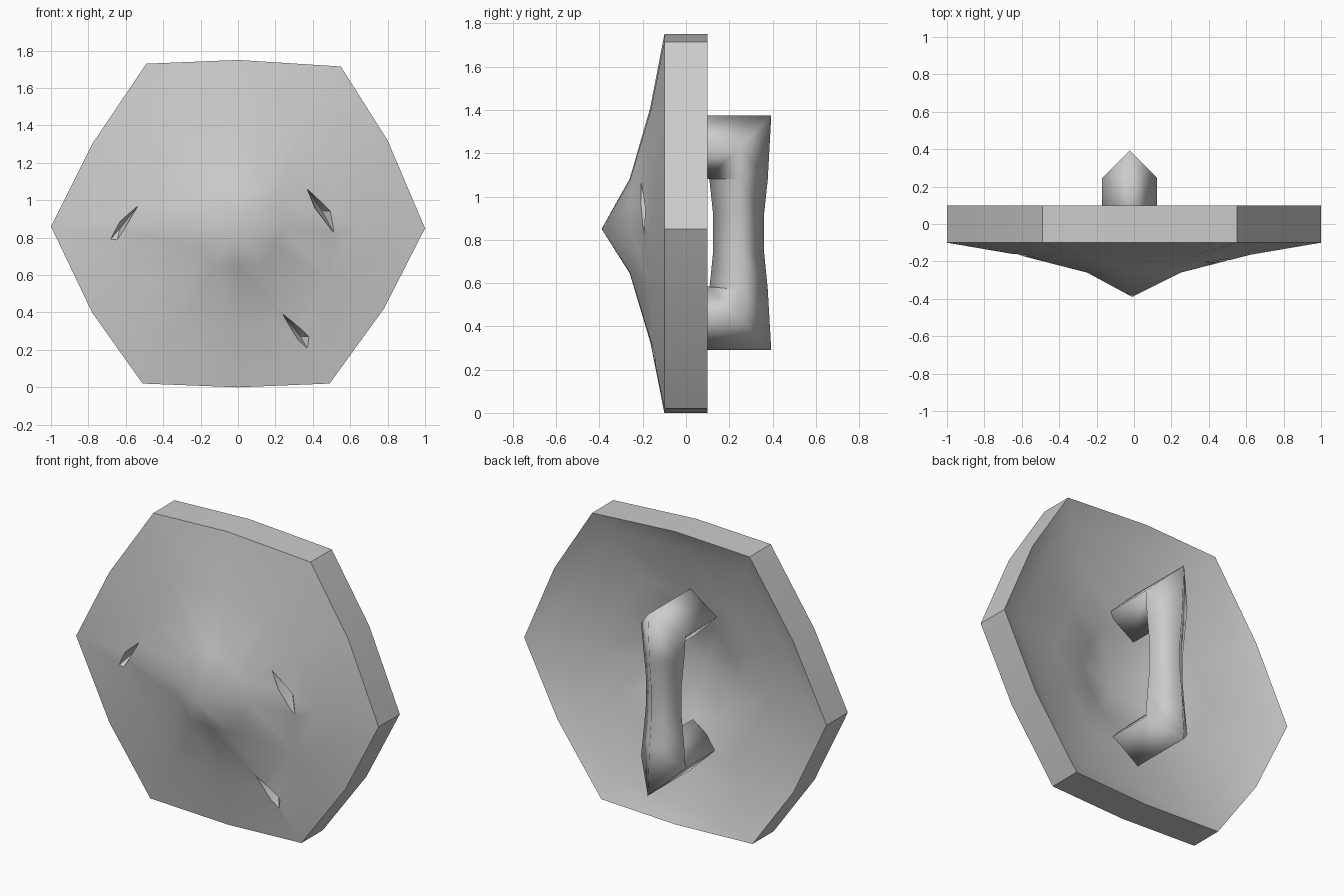
import bpy, bmesh
from math import pi, cos, sin
from mathutils import Vector

if "Cube" in bpy.data.objects:
    bpy.data.objects.remove(bpy.data.objects["Cube"], do_unlink=True)

GREY = (0.6, 0.6, 0.6, 1)
mat = bpy.data.materials.new("plain_grey")
mat.use_nodes = True
mat.diffuse_color = GREY
mat.node_tree.nodes["Principled BSDF"].inputs["Base Color"].default_value = GREY

MID = Vector((0, 0, 0.86))


def loft(name, rings):
    """Skin a list of rings; a ring of one point makes a fan."""
    bm = bmesh.new()
    loops = [[bm.verts.new(p) for p in r] for r in rings]
    for a, b in zip(loops, loops[1:]):
        n = max(len(a), len(b))
        for i in range(n):
            j = (i + 1) % n
            quad = [a[i % len(a)], a[j % len(a)], b[j % len(b)], b[i % len(b)]]
            bm.faces.new(list(dict.fromkeys(quad)))
    for end in (loops[0], loops[-1]):
        if len(end) > 2:
            bm.faces.new(end)
    bmesh.ops.recalc_face_normals(bm, faces=bm.faces)
    me = bpy.data.meshes.new(name)
    bm.to_mesh(me)
    bm.free()
    me.materials.append(mat)
    ob = bpy.data.objects.new(name, me)
    bpy.context.collection.objects.link(ob)
    return ob


def activate(ob):
    bpy.ops.object.select_all(action="DESELECT")
    ob.select_set(True)
    bpy.context.view_layer.objects.active = ob


# Shield body: a worn hexagonal outline, scaled into dished rings front and back
OUTLINE = [(1, .85), (.8, 1.32), (.55, 1.715), (0, 1.75), (-.49, 1.73), (-.78, 1.3),
           (-1, .86), (-.78, .4), (-.51, .02), (0, 0), (.49, .02), (.78, .42)]


def ring(scale, y):
    return [MID + (Vector((x, 0, z)) - MID) * scale + Vector((0, y, 0)) for x, z in OUTLINE]


PROFILE = [(.25, -.26), (.62, -.165), (1, -.1), (1, .1), (.87, .043), (.55, -.015), (.31, -.08)]
shield = loft("shield_body", [[(-.01, -.39, .85)]] + [ring(s, y) for s, y in PROFILE]
              + [[(0, -.2, .86)]])

# Battle nicks: thin diamond wedges cut into the front face
NICKS = [[(.37, 1.06), (.5, .94), (.515, .82), (.41, .96)],
         [(.24, .39), (.39, .27), (.385, .18), (.32, .25)],
         [(-.535, .97), (-.63, .89), (-.7, .77), (-.65, .775)]]
for i, diamond in enumerate(NICKS):
    centre = sum((Vector((x, 0, z)) for x, z in diamond), Vector()) / 4
    radius = (centre - MID).length
    surface = -.1 - .175 * (1 - radius)
    outer = [(x, surface, z) for x, z in diamond]
    far = [(x, surface - .15, z) for x, z in diamond]
    cutter = loft(f"nick_cutter_{i}", [far, outer, [centre + Vector((0, surface + .06, 0))]])
    cutter.hide_render = True
    activate(shield)
    cut = shield.modifiers.new("nick", "BOOLEAN")
    cut.operation, cut.object, cut.solver = "DIFFERENCE", cutter, "EXACT"
    bpy.ops.object.modifier_apply(modifier=cut.name)
    bpy.data.objects.remove(cutter, do_unlink=True)
activate(shield)
bpy.ops.object.shade_smooth_by_angle(angle=pi / 6)

# Handle: a four-sided bar with mitred corners and a narrower grip
R = .147


def section(y, z, r, along_y, along_z):
    """Diamond section; the ridge vertices shift along the given y and z factors."""
    return [(-.023 + r * cos(k * pi / 2), y + along_y * r * sin(k * pi / 2),
             z + along_z * r * sin(k * pi / 2)) for k in range(4)]


handle = loft("handle", [
    section(-.07, 1.227, R, -.25, 1),
    section(.247, 1.227, R, 1, 1),
    section(.243, 1.08, .135, 1, 0),
    section(.243, .92, .118, 1, 0),
    section(.243, .74, .118, 1, 0),
    section(.243, .57, .135, 1, 0),
    section(.247, .437, R, 1, -1),
    section(-.07, .437, R, -.25, -1)])
activate(handle)
bpy.ops.object.shade_smooth()
